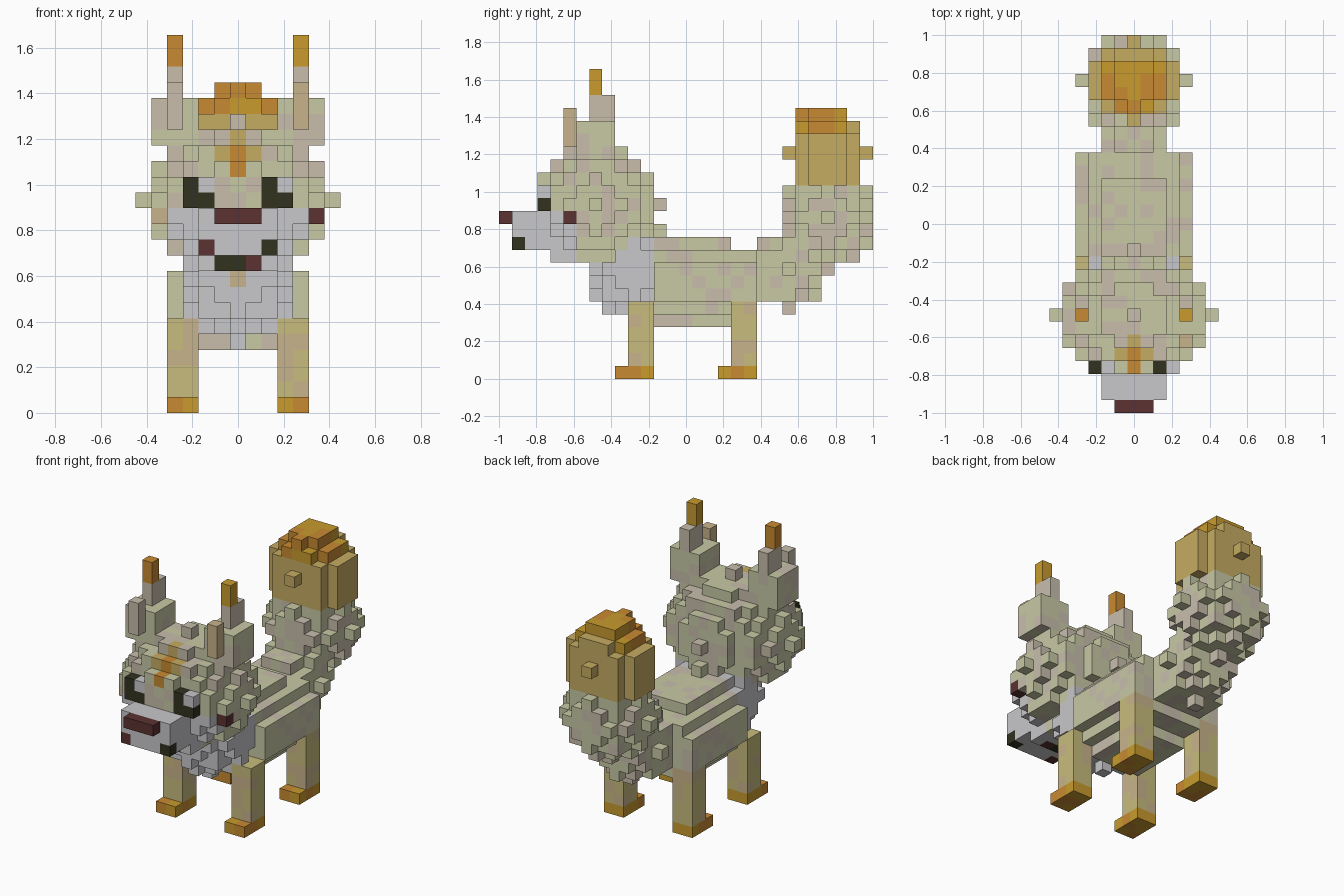
import bpy, bmesh, random
from mathutils import Vector

cube = bpy.data.objects.get("Cube")
if cube:
    bpy.data.objects.remove(cube, do_unlink=True)

random.seed(4)
U = 2 / 29                      # edge of one block
COLOURS = {
    "sage": (200, 201, 165), "beige": (200, 190, 172), "tan": (200, 180, 140),
    "straw": (200, 188, 125), "amber": (198, 172, 98), "gold": (200, 155, 45),
    "orange": (200, 138, 50), "pale_grey": (200, 200, 203),
    "maroon": (92, 50, 50), "dark_olive": (50, 50, 32),
}
NAMES = list(COLOURS)


def linear(c):
    c /= 255
    return c / 12.92 if c <= 0.04045 else ((c + 0.055) / 1.055) ** 2.4


MATS = []
for name, rgb in COLOURS.items():
    mat = bpy.data.materials.new(name)
    mat.use_nodes = True
    col = tuple(linear(c) for c in rgb) + (1,)
    mat.diffuse_color = col
    mat.node_tree.nodes["Principled BSDF"].inputs["Base Color"].default_value = col
    MATS.append(mat)

blocks = {}                     # (i, j, k) -> (part, colour)


def put(part, cell, colour):
    blocks[cell] = (part, colour(*cell) if callable(colour) else colour)


def box(part, xs, ys, zs, colour):
    for i in range(xs[0], xs[1] + 1):
        for j in range(ys[0], ys[1] + 1):
            for k in range(zs[0], zs[1] + 1):
                put(part, (i, j, k), colour)


def ball(part, centre, radii, colour, poles=()):
    """Blocky ellipsoid with optional single blocks poking out at its poles."""
    c = Vector(centre)
    for i in range(-6, 7):
        for j in range(-6, 7):
            for k in range(-6, 7):
                if sum((d / r) ** 2 for d, r in zip((i, j, k), radii)) <= 1:
                    put(part, (c[0] + i, c[1] + j, c[2] + k), colour)
    for axis, reach in poles:
        p = c.copy()
        p[axis] += reach
        put(part, tuple(p), colour)


def fur(i, j, k):
    return "sage" if random.random() < 0.66 else "beige"


def leg_fur(i, j, k):
    return "straw" if random.random() < 0.65 else "tan"


def head_fur(i, j, k):
    return "pale_grey" if k <= 12 and j <= 5 else fur(i, j, k)


# Body: rounded barrel, narrower over the hips
for j in range(12, 20):
    hip = j >= 18
    for i in range(-4, 5):
        for k in range(4, 11):
            if (i / 4.6) ** 2 + ((k - 7) / (2.9 if hip else 3.6)) ** 2 <= 1:
                put("body", (i, j, k), fur)

# Chest
ball("chest", (0, 10, 8), (3.65, 3.65, 3.65), 
     lambda i, j, k: "pale_grey" if j < 12 else fur(i, j, k), [(2, -4)])

# Legs and paws
for side in (-1, 1):
    for name, j in (("front", 10), ("hind", 18)):
        part = f"{name}_leg_{'left' if side > 0 else 'right'}"
        xs = sorted((3 * side, 4 * side))
        box(part, xs, (j, j + 1), (1, 5), leg_fur)
        box(part, xs, (j - 1, j + 1), (0, 0),
            lambda a, b, c: "gold" if b == j + 1 or (a + b) % 3 == 0 else "orange")

# Tail: base, middle and coloured tip
box("tail_base", (-2, 2), (19, 22), (6, 9), fur)
box("tail_base", (-1, 1), (20, 23), (10, 10), fur)
ball("tail_base", (0, 22, 8), (2.9, 2.9, 2.9), fur,
     [(0, 3), (0, -3), (1, 3), (2, -3)])
ball("tail_middle", (0, 25, 12), (3.65, 3.65, 3.65), fur,
     [(0, 4), (0, -4), (2, -4)])


def tip_colour(i, j, k):
    if k < 19 or j > 26:
        return "amber"
    return "gold" if j > 25 or i == 0 or (i + j) % 4 == 0 else "orange"


box("tail_tip", (-3, 3), (24, 26), (15, 18), tip_colour)
box("tail_tip", (-2, 2), (23, 27), (15, 18), tip_colour)
box("tail_tip", (-2, 2), (24, 26), (19, 19), tip_colour)
box("tail_tip", (-1, 1), (23, 27), (19, 19), tip_colour)
box("tail_tip", (-1, 1), (24, 26), (20, 20), tip_colour)
put("tail_tip", (0, 23, 20), "orange")
for j in (22, 28):
    put("tail_tip", (0, j, 17), "amber")

# Head with cheek tufts, crown and nape blocks
ball("head", (0, 7, 13), (5.6, 4.55, 4.55), head_fur,
     [(0, 6), (0, -6), (1, 5), (2, 5)])
put("head", (0, 7, 8), "tan")
put("head", (5, 5, 12), "maroon")
put("head", (-5, 5, 12), "tan")

# Forehead blaze
for cell, colour in (((0, 3, 15), "orange"), ((0, 4, 16), "orange"),
                     ((-1, 4, 16), "amber"), ((1, 4, 16), "amber"),
                     ((0, 5, 17), "amber")):
    put("head", cell, colour)

# Eyes
for side, inner, outer in ((-1, -2, -3), (1, 2, 3)):
    part = "eye_left" if side > 0 else "eye_right"
    box(part, sorted((inner, outer)), (3, 3), (13, 13), "dark_olive")
    dark, light = (outer, inner) if side < 0 else (inner, outer)
    put(part, (dark, 3, 14), "dark_olive")
    put(part, (light, 3, 14), "pale_grey")

# Muzzle, mouth and nose
box("muzzle", (-2, 2), (1, 4), (10, 12), "pale_grey")
box("muzzle", (-2, 2), (4, 5), (9, 9), "pale_grey")
box("mouth", (-1, 0), (4, 4), (9, 9), "dark_olive")
put("mouth", (1, 4, 9), "maroon")
put("mouth", (-2, 1, 10), "maroon")
put("mouth", (2, 1, 10), "dark_olive")
box("nose", (-1, 1), (0, 0), (12, 12), "maroon")

# Ears
for side in (-1, 1):
    part = "ear_left" if side > 0 else "ear_right"
    box(part, sorted((3 * side, 5 * side)), (6, 8), (17, 19), fur)
    box(part, (4 * side, 4 * side), (7, 8), (20, 21), "beige")
    box(part, (4 * side, 4 * side), (7, 7), (22, 23), "gold" if side > 0 else "orange")
    box(part, (4 * side, 4 * side), (5, 5), (18, 20), "tan" if side > 0 else "beige")

# Turn the visible block sides into one mesh per part
blocks = {tuple(int(c) for c in cell): v for cell, v in blocks.items()}
DIRS = [Vector(d) for d in ((1, 0, 0), (-1, 0, 0), (0, 1, 0),
                            (0, -1, 0), (0, 0, 1), (0, 0, -1))]
for part in sorted({p for p, _ in blocks.values()}):
    bm = bmesh.new()
    for cell, (owner, colour) in blocks.items():
        if owner != part:
            continue
        centre = Vector((cell[0], cell[1] - 14, cell[2] + 0.5))
        for n in DIRS:
            if tuple(int(a + b) for a, b in zip(cell, n)) in blocks:
                continue
            s = Vector((n.y, n.z, n.x))
            t = n.cross(s)
            corners = (-s - t, s - t, s + t, t - s)
            face = bm.faces.new([bm.verts.new((centre + (n + c) / 2) * U) for c in corners])
            face.material_index = NAMES.index(colour)
    bmesh.ops.remove_doubles(bm, verts=bm.verts, dist=U / 100)
    mesh = bpy.data.meshes.new(part)
    bm.to_mesh(mesh)
    bm.free()
    for mat in MATS:
        mesh.materials.append(mat)
    bpy.context.collection.objects.link(bpy.data.objects.new(part, mesh))
